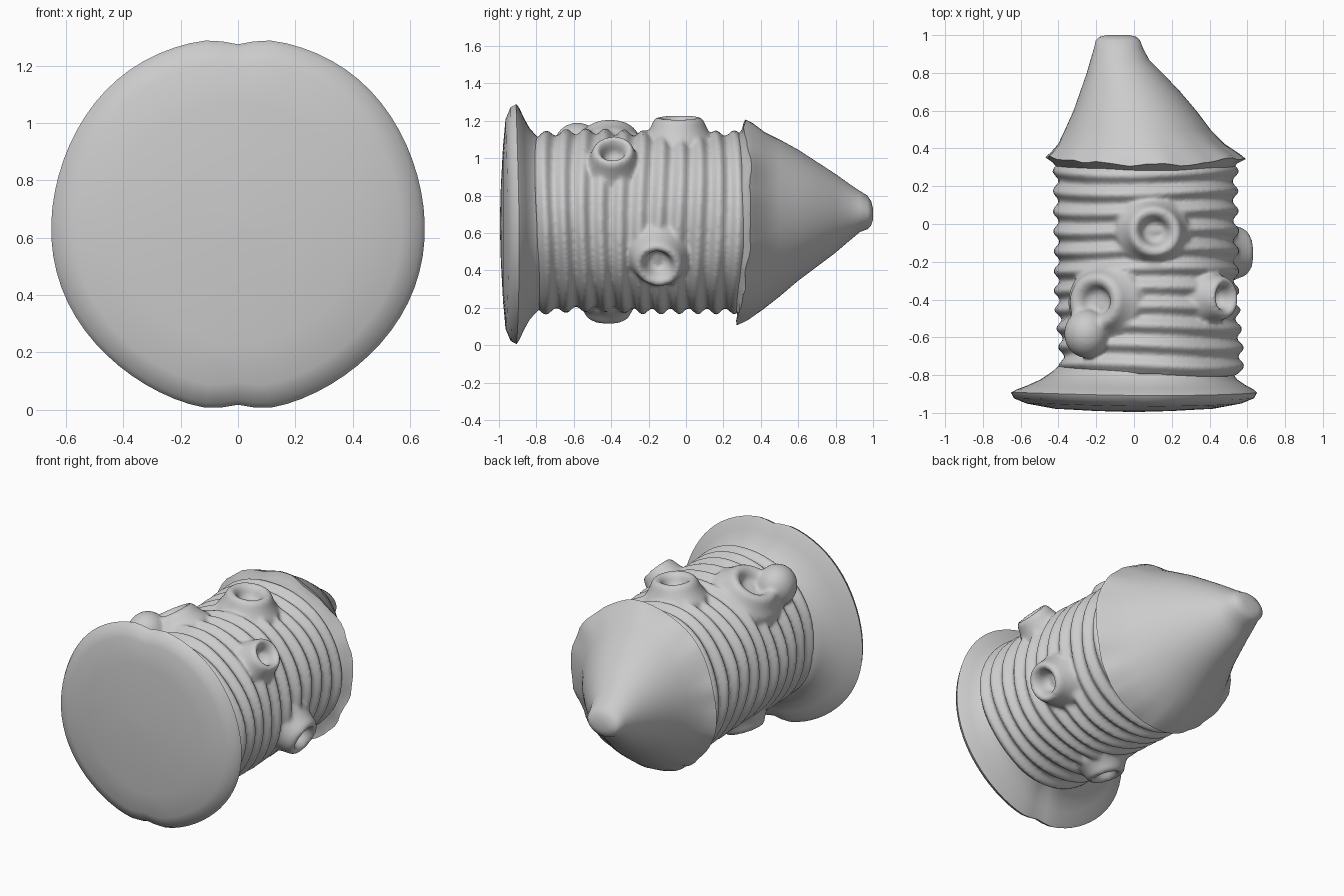
import bpy, bmesh, math, random
from mathutils import Vector, Matrix

random.seed(4)
cube = bpy.data.objects.get("Cube")
if cube:
    bpy.data.objects.remove(cube)

clay = bpy.data.materials.new("grey clay")
clay.use_nodes = True
GREY = (0.6, 0.6, 0.6, 1)
clay.diffuse_color = GREY
clay.node_tree.nodes["Principled BSDF"].inputs["Base Color"].default_value = GREY

AXIS_X, AXIS_Z = 0.06, 0.66


def finish(name, bm, angle=50):
    bmesh.ops.recalc_face_normals(bm, faces=bm.faces)
    mesh = bpy.data.meshes.new(name)
    bm.to_mesh(mesh)
    bm.free()
    mesh.materials.append(clay)
    mesh.shade_smooth()
    mesh.set_sharp_from_angle(angle=math.radians(angle))
    obj = bpy.data.objects.new(name, mesh)
    bpy.context.collection.objects.link(obj)
    return obj


def loft(bm, sections, wobble, n=72, matrix=Matrix()):
    """Skin ellipse sections (y, centre x, centre z, radius x, radius z)."""
    rings = []
    for i, (y, cx, cz, rx, rz) in enumerate(sections):
        ring = []
        for k in range(n):
            a = math.tau * k / n
            grow, shift = wobble(a, i, y)
            ring.append(bm.verts.new(matrix @ Vector((cx + rx * grow * math.cos(a), y + shift,
                                                      cz + rz * grow * math.sin(a)))))
        rings.append(ring)
    for lo, hi in zip(rings, rings[1:]):
        for k in range(n):
            j = (k + 1) % n
            bm.faces.new((lo[k], lo[j], hi[j], hi[k]))
    bm.faces.new(rings[0])
    bm.faces.new(rings[-1])


# Flared base disc with small notches in its rim
def disc_wobble(a, i, y):
    notch = sum(math.exp(-((a - c) / 0.1) ** 2) for c in (math.pi / 2, 1.5 * math.pi))
    rim = min(1, max(0, i - 2))
    return 1 - rim * (0.035 * notch + 0.006 * math.sin(5 * a)), 0.008 * rim * math.sin(2 * a + 2)


disc = [(-0.995, 0.02), (-0.99, 0.2), (-0.978, 0.42), (-0.957, 0.57), (-0.93, 0.635),
        (-0.9, 0.652), (-0.885, 0.63), (-0.86, 0.575), (-0.83, 0.52), (-0.79, 0.475), (-0.74, 0.44)]
bm = bmesh.new()
loft(bm, [(y, 0.06 * max(0, (y + 0.9) / 0.16), 0.65, r, r) for y, r in disc], disc_wobble)
finish("base_disc", bm)


# Coiled body: stacked soft ridges
def coil_wobble(a, i, y):
    return (1 + 0.012 * math.sin(3 * a + 7 * y) + 0.008 * math.sin(5 * a - 11 * y),
            0.012 * math.sin(2 * a + 4 * y))


coils = []
STEPS, COILS = 132, 11
for s in range(STEPS + 1):
    t = s / STEPS
    y = -0.8 + 1.12 * t
    r = 0.476 - 0.018 * math.cos(math.tau * COILS * t)
    coils.append((y, 0.085 - 0.03 * t, AXIS_Z, r, r))
body = bmesh.new()
loft(body, coils, coil_wobble, 96)

# Round holes with raised lips, set radially on the body
LIP = [(1.35, -0.1), (1.25, -0.03), (1.1, 0.005), (1.0, 0.035), (0.92, 0.065), (0.8, 0.085),
       (0.65, 0.082), (0.52, 0.06), (0.43, 0.025), (0.3, 0.005), (0.03, 0)]


def lipped_hole(x, y, z, radius, height):
    out = Vector((x - AXIS_X, 0, z - AXIS_Z)).normalized()
    spot = Vector((AXIS_X, y, AXIS_Z)) + out * 0.48
    turn = Vector((0, 1, 0)).rotation_difference(out).to_matrix().to_4x4()
    sections = [(h * height, 0, 0, r * radius, r * radius) for r, h in LIP]
    loft(body, sections, lambda a, i, y: (1 + 0.03 * math.sin(2 * a + 1), 0), 40,
         Matrix.Translation(spot) @ turn)


lipped_hole(0.11, -0.04, 1.2, 0.15, 0.95)     # top
lipped_hole(0.48, -0.39, 1.04, 0.12, 1.15)    # upper left
lipped_hole(0.6, -0.15, 0.42, 0.14, 1.2)      # lower left
lipped_hole(-0.19, -0.41, 1.1, 0.165, 0.85)   # upper right
lipped_hole(-0.14, -0.42, 0.14, 0.13, 0.8)    # bottom

# Bulging lobe beside the upper right hole
bmesh.ops.create_uvsphere(body, u_segments=32, v_segments=16, radius=1,
                          matrix=Matrix.Translation((-0.25, -0.58, 1.06)) @ Matrix.Diagonal((0.12, 0.13, 0.13, 1)))

# Melt coils, holes and lobe into one soft skin
coiled_body = finish("coiled_body", body)
melt = coiled_body.modifiers.new("melt", 'REMESH')
melt.mode = 'VOXEL'
melt.voxel_size = 0.012
melt.use_smooth_shade = True
soften = coiled_body.modifiers.new("soften", 'SMOOTH')
soften.factor = 0.5
soften.iterations = 6

# Pointed roof with a ragged rim and a blunt, off-centre tip
ragged = [random.uniform(-1, 1) for _ in range(72)]


def roof_wobble(a, i, y):
    k = round(a / math.tau * 72) % 72
    rough = (ragged[k] + ragged[k - 1]) / 2
    fade = max(0, 1 - abs(i - 2) / 2.5)
    tilt = 0.025 - 0.06 * math.sin(a) ** 2 + 0.02 * math.sin(a)
    return (1 + fade * (0.015 * rough + 0.012 * math.sin(6 * a)),
            fade * (0.012 * rough + tilt))


roof = [
    (0.26, 0.06, 0.66, 0.44, 0.44), (0.31, 0.06, 0.66, 0.49, 0.5),
    (0.325, 0.065, 0.655, 0.53, 0.545), (0.36, 0.06, 0.66, 0.5, 0.525),
    (0.42, 0.04, 0.665, 0.44, 0.475), (0.5, 0.02, 0.68, 0.385, 0.42),
    (0.6, 0.005, 0.695, 0.325, 0.35), (0.7, -0.02, 0.7, 0.265, 0.28),
    (0.8, -0.05, 0.705, 0.2, 0.21), (0.87, -0.075, 0.71, 0.155, 0.155),
    (0.93, -0.082, 0.715, 0.13, 0.11), (0.97, -0.085, 0.71, 0.118, 0.09),
    (0.99, -0.085, 0.705, 0.1, 0.065), (1.0, -0.085, 0.7, 0.06, 0.03)]
bm = bmesh.new()
loft(bm, roof, roof_wobble)
finish("pointed_roof", bm)
